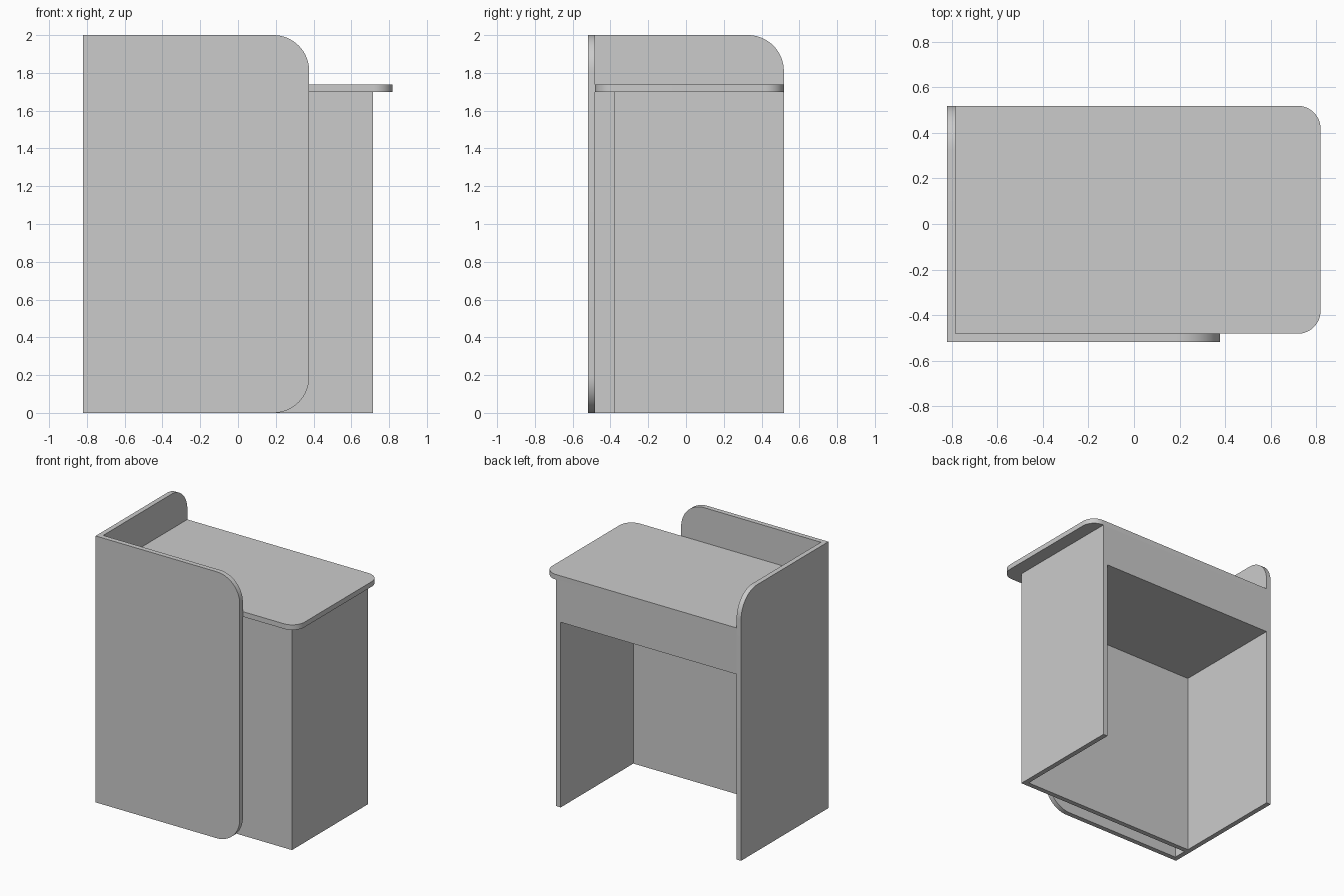
import bpy, bmesh, math
from mathutils import Vector

if "Cube" in bpy.data.objects:
    bpy.data.objects.remove(bpy.data.objects["Cube"])

# Key dimensions
XL, XR = -0.82, 0.818
YF, YB = -0.518, 0.518
T = 0.037                      # board thickness
DESK_LOW, DESK_TOP = 1.70, 1.738
BODY_X = 0.715                 # outer face of the right support
BODY_Y = YF + T + 0.1          # front face of the recessed body
STEPS = 16


def outline(u0, u1, v0, v1, radii):
    """Rectangle with radii for corners: low-left, low-right, top-right, top-left."""
    pts = []
    corners = [(u0, v0, 1, 1), (u1, v0, -1, 1), (u1, v1, -1, -1), (u0, v1, 1, -1)]
    for i, ((u, v, su, sv), r) in enumerate(zip(corners, radii)):
        if r == 0:
            pts.append((u, v))
            continue
        for k in range(STEPS + 1):
            a = math.pi + math.pi / 2 * (i + k / STEPS)
            pts.append((u + su * r + r * math.cos(a), v + sv * r + r * math.sin(a)))
    return pts


def board(name, axis, lo, hi, rect, radii=(0, 0, 0, 0)):
    """Extrude an outline along an axis; the outline lies in the other two axes."""
    place = {'X': lambda u, v, w: (w, u, v),
             'Y': lambda u, v, w: (u, w, v),
             'Z': lambda u, v, w: (u, v, w)}[axis]
    bm = bmesh.new()
    face = bm.faces.new([bm.verts.new(place(u, v, lo)) for u, v in outline(*rect, radii)])
    ext = bmesh.ops.extrude_face_region(bm, geom=[face])
    moved = [g for g in ext['geom'] if isinstance(g, bmesh.types.BMVert)]
    bmesh.ops.translate(bm, verts=moved, vec=Vector(place(0, 0, hi - lo)))
    bmesh.ops.recalc_face_normals(bm, faces=bm.faces)
    mesh = bpy.data.meshes.new(name)
    bm.to_mesh(mesh)
    bm.free()
    obj = bpy.data.objects.new(name, mesh)
    bpy.context.collection.objects.link(obj)
    bpy.ops.object.select_all(action='DESELECT')
    obj.select_set(True)
    bpy.context.view_layer.objects.active = obj
    bpy.ops.object.shade_smooth_by_angle(angle=math.radians(30))
    return obj


# Outer screen: front panel and left side panel
board("front_screen", 'Y', YF, YF + T, (XL, 0.377, 0, 2), (0, 0.19, 0.19, 0))
board("left_side_screen", 'X', XL, XL + T, (YF + T, YB, 0, 2), (0, 0, 0.19, 0))

# Desktop with rounded free corners
board("desktop", 'Z', DESK_LOW, DESK_TOP, (XL + T, XR, YF + T, YB), (0, 0.1, 0.1, 0))

# Recessed body: front board, right support and closed drawer box
board("body_front", 'Y', BODY_Y, BODY_Y + T, (XL + T, BODY_X, 0, DESK_LOW))
board("right_support", 'X', BODY_X - T, BODY_X, (BODY_Y + T, YB, 0, DESK_LOW))
board("drawer_box", 'Z', 1.39, DESK_LOW, (XL + T, BODY_X - T, BODY_Y + T, YB))
